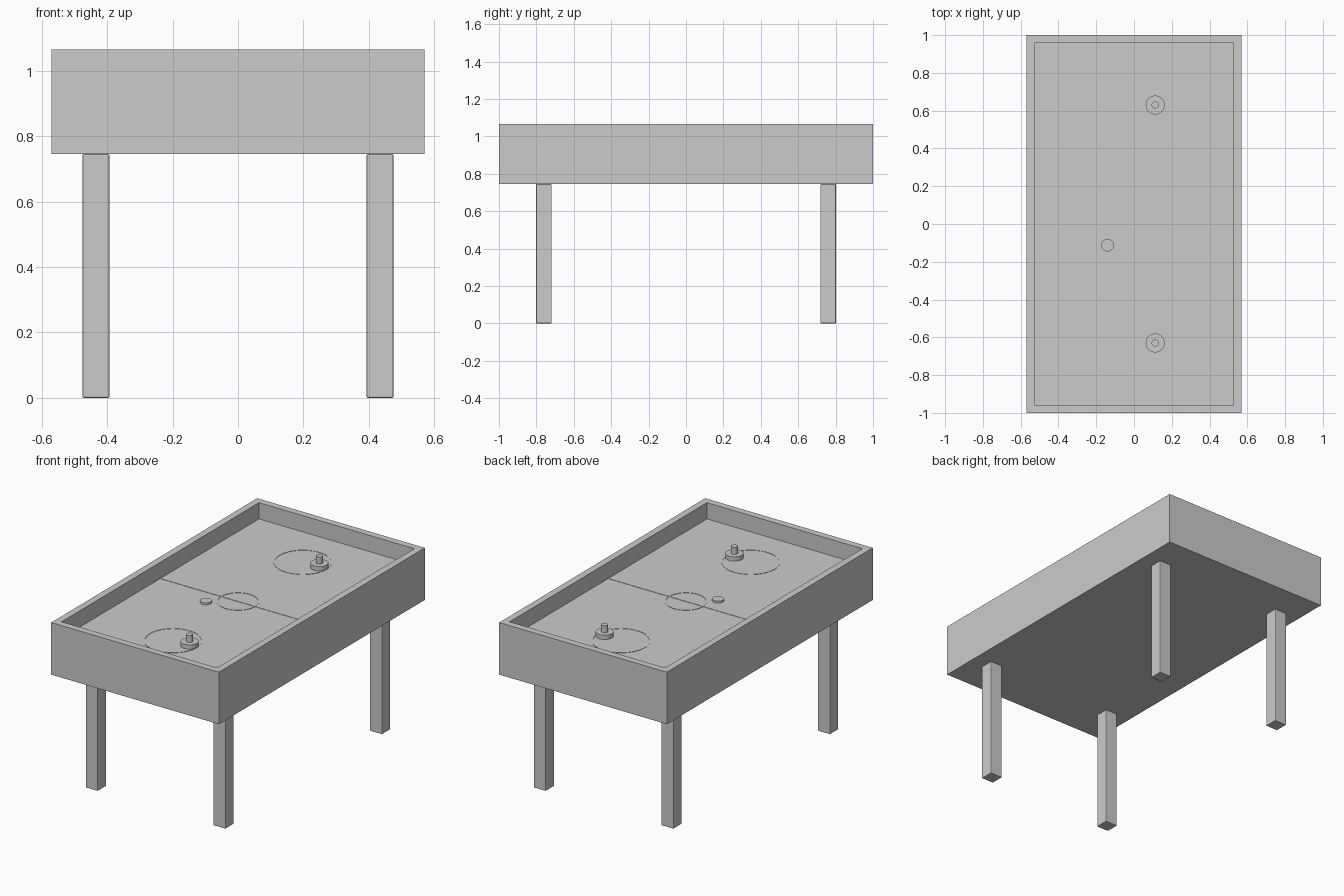
import bpy, bmesh
from math import pi

if "Cube" in bpy.data.objects:
    bpy.data.objects.remove(bpy.data.objects["Cube"])

BODY_Z, RIM_Z, TOP_Z, FIELD_Z = 0.745, 0.95, 1.065, 0.965
HX, HY = 0.57, 1.0          # outer half size
WALL = 0.042                # rim thickness


def box(name, x, y, z, bevel=0):
    """Box from (min, max) ranges on each axis."""
    bpy.ops.mesh.primitive_cube_add(size=1, location=[sum(r) / 2 for r in (x, y, z)])
    ob = bpy.context.object
    ob.name = name
    ob.scale = [r[1] - r[0] for r in (x, y, z)]
    bpy.ops.object.transform_apply(location=False, rotation=False, scale=True)
    if bevel:
        mod = ob.modifiers.new("Bevel", "BEVEL")
        mod.width, mod.segments = bevel, 2
    return ob


def lathe(name, profile, x, y, z, closed=False, steps=48):
    """Spin a (radius, height) profile around z."""
    bm = bmesh.new()
    verts = [bm.verts.new((r, 0, h)) for r, h in profile]
    edges = [bm.edges.new(p) for p in zip(verts, verts[1:])]
    if closed:
        edges.append(bm.edges.new((verts[-1], verts[0])))
    bmesh.ops.spin(bm, geom=verts + edges, axis=(0, 0, 1), cent=(0, 0, 0),
                   angle=2 * pi, steps=steps, use_merge=True)
    bmesh.ops.remove_doubles(bm, verts=bm.verts, dist=1e-5)
    bmesh.ops.recalc_face_normals(bm, faces=bm.faces)
    mesh = bpy.data.meshes.new(name)
    bm.to_mesh(mesh)
    bm.free()
    ob = bpy.data.objects.new(name, mesh)
    bpy.context.collection.objects.link(ob)
    ob.location = (x, y, z)
    bpy.ops.object.select_all(action="DESELECT")
    ob.select_set(True)
    bpy.context.view_layer.objects.active = ob
    bpy.ops.object.shade_smooth_by_angle()
    return ob


def rim(name):
    """Rectangular frame: four loops of four corners joined in a ring."""
    bm = bmesh.new()
    loops = []
    for inset, z in ((0, RIM_Z), (0, TOP_Z), (WALL, TOP_Z), (WALL, RIM_Z)):
        a, b = HX - inset, HY - inset
        loops.append([bm.verts.new((sx * a, sy * b, z))
                      for sx, sy in ((-1, -1), (1, -1), (1, 1), (-1, 1))])
    for i in range(4):
        lo, hi = loops[i], loops[(i + 1) % 4]
        for j in range(4):
            k = (j + 1) % 4
            bm.faces.new((lo[j], lo[k], hi[k], hi[j]))
    bmesh.ops.recalc_face_normals(bm, faces=bm.faces)
    mesh = bpy.data.meshes.new(name)
    bm.to_mesh(mesh)
    bm.free()
    bpy.context.collection.objects.link(bpy.data.objects.new(name, mesh))


# Cabinet, raised rim and playing surface
box("cabinet", (-HX, HX), (-HY, HY), (BODY_Z, RIM_Z))
rim("rim")
ix, iy = HX - WALL, HY - WALL
box("playing_surface", (-ix, ix), (-iy, iy), (RIM_Z, FIELD_Z))

# Legs
for sx, side in ((-1, "left"), (1, "right")):
    for sy, end in ((-1, "front"), (1, "back")):
        cx, cy = sx * 0.434, sy * 0.76
        box(f"{end}_{side}_leg", (cx - 0.041, cx + 0.041), (cy - 0.041, cy + 0.041),
            (0, BODY_Z), bevel=0.004)

# Surface markings
box("centre_line", (-ix, ix), (-0.003, 0.003), (FIELD_Z - 0.002, FIELD_Z + 0.002))
for name, r, y in (("centre_circle", 0.115, 0), ("front_circle", 0.16, -0.63),
                   ("back_circle", 0.16, 0.63)):
    w, h = 0.003, 0.002
    lathe(name, [(r - w, -h), (r + w, -h), (r + w, h), (r - w, h)],
          0, y, FIELD_Z, closed=True, steps=64)

# Mallets: wide base with a knob handle
for name, y in (("front_mallet", -0.63), ("back_mallet", 0.63)):
    lathe(name + "_base", [(0, 0), (0.05, 0), (0.05, 0.027), (0, 0.027)], 0.112, y, FIELD_Z)
    lathe(name + "_handle", [(0, 0), (0.019, 0), (0.019, 0.043), (0, 0.043)],
          0.112, y, FIELD_Z + 0.027)

# Puck
lathe("puck", [(0, 0), (0.033, 0), (0.033, 0.012), (0, 0.012)], -0.14, -0.112, FIELD_Z)
